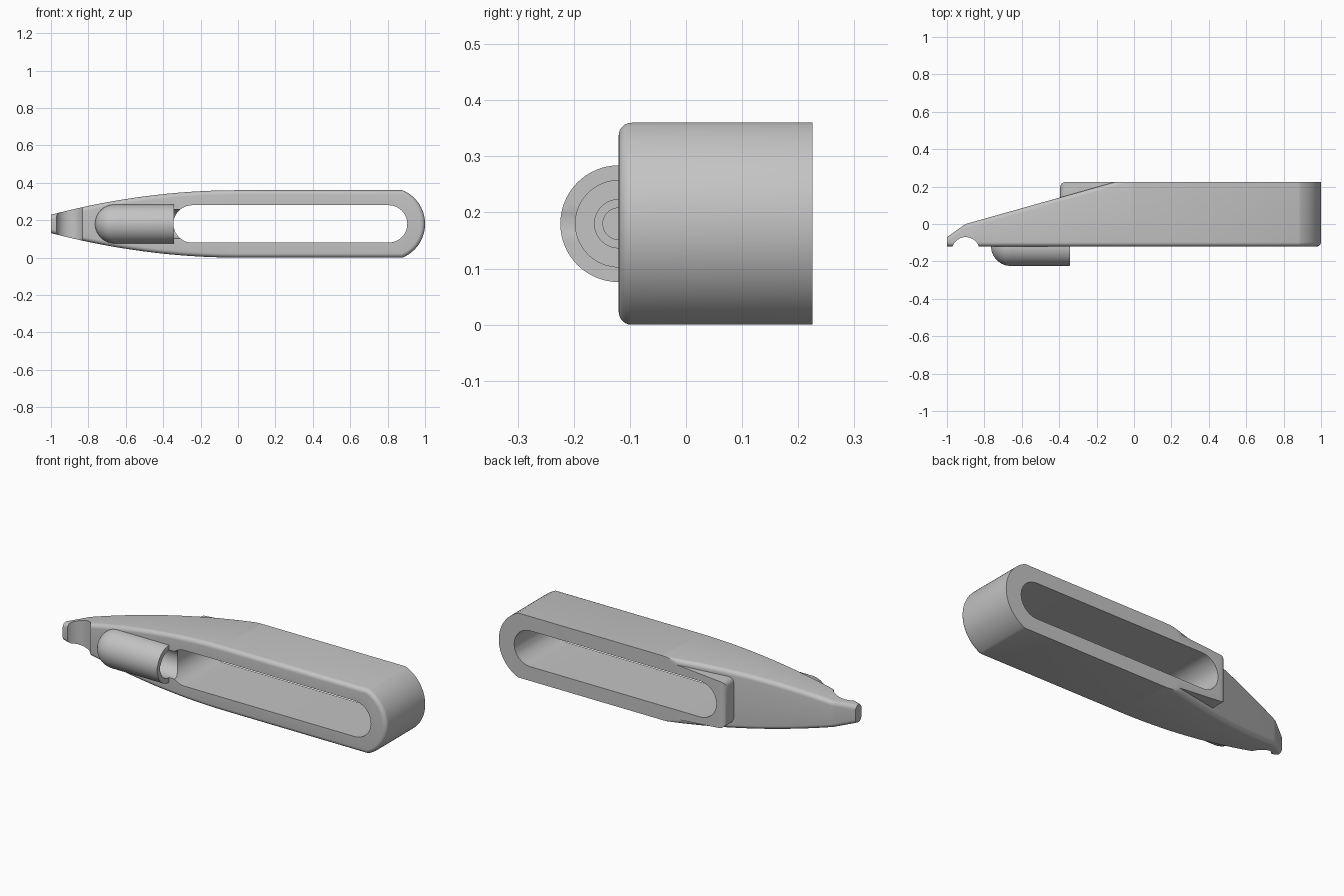
import bpy, bmesh, math
from mathutils import Matrix

cube = bpy.data.objects.get("Cube")
if cube:
    bpy.data.objects.remove(cube, do_unlink=True)

GREY = (0.55, 0.55, 0.55, 1)
grey = bpy.data.materials.new("plain_grey")
grey.use_nodes = True
grey.diffuse_color = GREY
grey.node_tree.nodes["Principled BSDF"].inputs["Base Color"].default_value = GREY

MID = 0.18               # height of the long axis
FRONT, BACK = -0.12, 0.225
FILLET = 0.023


def finish(name, bm):
    bmesh.ops.recalc_face_normals(bm, faces=bm.faces)
    mesh = bpy.data.meshes.new(name)
    bm.to_mesh(mesh)
    bm.free()
    mesh.materials.append(grey)
    obj = bpy.data.objects.new(name, mesh)
    bpy.context.collection.objects.link(obj)
    return obj


def skin(rings, cap_last=True):
    """Join equal rings of points into a closed skin."""
    bm = bmesh.new()
    loops = [[bm.verts.new(p) for p in ring] for ring in rings]
    for a, b in zip(loops, loops[1:]):
        for i in range(len(a)):
            bm.faces.new((a[i - 1], a[i], b[i], b[i - 1]))
    bm.faces.new(loops[0])
    if cap_last:
        bm.faces.new(loops[-1])
    bmesh.ops.remove_doubles(bm, verts=bm.verts, dist=1e-5)
    bmesh.ops.recalc_face_normals(bm, faces=bm.faces)
    return bm


def prism(points, y0, y1):
    return skin([[(x, y, z) for x, z in points] for y in (y0, y1)])


def arc(cx, cz, r, start, end, n):
    angles = [math.radians(start + (end - start) * i / n) for i in range(n + 1)]
    return [(cx + r * math.cos(a), cz + r * math.sin(a)) for a in angles]


def lathe(name, profile, steps=64):
    """Spin (x, radius) points around the barrel axis."""
    bm = bmesh.new()
    verts = [bm.verts.new((x, 0, r)) for x, r in profile]
    edges = [bm.edges.new(pair) for pair in zip(verts, verts[1:])]
    bmesh.ops.spin(bm, geom=verts + edges, cent=(0, 0, 0), axis=(1, 0, 0),
                   angle=math.tau, steps=steps)
    bmesh.ops.remove_doubles(bm, verts=bm.verts, dist=1e-5)
    bmesh.ops.translate(bm, verts=bm.verts, vec=(0, FRONT, MID))
    return finish(name, bm)


def combine(target, tool, operation):
    mod = target.modifiers.new(tool.name, "BOOLEAN")
    mod.object, mod.operation, mod.solver = tool, operation, "EXACT"
    bpy.context.view_layer.objects.active = target
    bpy.ops.object.modifier_apply(modifier=mod.name)
    bpy.data.objects.remove(tool, do_unlink=True)


def taper_point(x):
    """Point on the tapering and straight length, inset by d."""
    return lambda d: (x, 0.18 - 0.131 * min(x, 0) ** 2 - d)


def end_point(t):
    """Point on the rounded right end, inset by d."""
    def place(d):
        r = 0.195 - d
        a = math.asin((0.18 - d) / r) * (1 - t)
        return 0.805 + r * math.cos(a), r * math.sin(a)
    return place


def section(place):
    """Cross-section with filleted corners, cut flat at the back."""
    x = place(0)[0]
    back = min(0.225 / 0.8 * (x + 0.9), 0.7 * (x + 0.9))   # long slope, steep tip
    turns = [math.radians(15 * i) for i in range(7)]
    half = [(FRONT + FILLET * (1 - math.cos(a)), FILLET * (1 - math.sin(a))) for a in turns]
    half += [(min(BACK, back - FILLET * (1 - math.cos(a))), FILLET * (1 - math.sin(a)))
             for a in reversed(turns)]
    top = [(place(d)[0], y, MID + place(d)[1]) for y, d in half]
    return top + [(px, y, 2 * MID - z) for px, y, z in reversed(top)]


# Body skinned from the narrow tip to the round end
stations = [taper_point(-1 + 0.02 * i) for i in range(56)]
stations += [end_point(i / 20) for i in range(21)]
body = finish("body", skin([section(s) for s in stations], cap_last=False))

# Raised block behind the slot end
block = prism([(0, MID - 0.16), (0, MID + 0.16),
               (-0.395, MID + 0.128), (-0.395, MID - 0.128)], -0.02, BACK)
end_edges = [e for e in block.edges
             if all(v.co.x < -0.39 for v in e.verts)
             and (all(v.co.y > 0 for v in e.verts)
                  or abs(e.verts[0].co.y - e.verts[1].co.y) > 0.1)]
bmesh.ops.bevel(block, geom=end_edges, offset=0.03, segments=6, profile=0.5, affect="EDGES")
combine(body, finish("rear_block", block), "UNION")

# Domed barrel half sunk into the front
dome = arc(-0.66, 0, 0.104, 180, 90, 16)
combine(body, lathe("barrel", dome + [(-0.342, 0.104), (-0.342, 0)]), "UNION")

# Long rounded through slot
slot = prism(arc(0.805, MID, 0.1, 90, -90, 24) + arc(-0.245, MID, 0.1, -90, -270, 24), -0.4, 0.4)
combine(body, finish("slot_cutter", slot), "DIFFERENCE")

# Stepped bore running from the barrel into the slot
bore = [(-0.7, 0), (-0.7, 0.028), (-0.66, 0.028), (-0.66, 0.043),
        (-0.6, 0.043), (-0.6, 0.077), (-0.25, 0.077), (-0.25, 0)]
combine(body, lathe("bore_cutter", bore), "DIFFERENCE")

# Round notch near the tip
notch = bmesh.new()
bmesh.ops.create_cone(notch, cap_ends=True, segments=64, radius1=0.074, radius2=0.074, depth=1,
                      matrix=Matrix.Translation((-0.9, -0.144, MID)))
combine(body, finish("notch_cutter", notch), "DIFFERENCE")

bpy.ops.object.select_all(action="DESELECT")
body.select_set(True)
bpy.context.view_layer.objects.active = body
bpy.ops.object.shade_smooth_by_angle(angle=math.radians(30))
